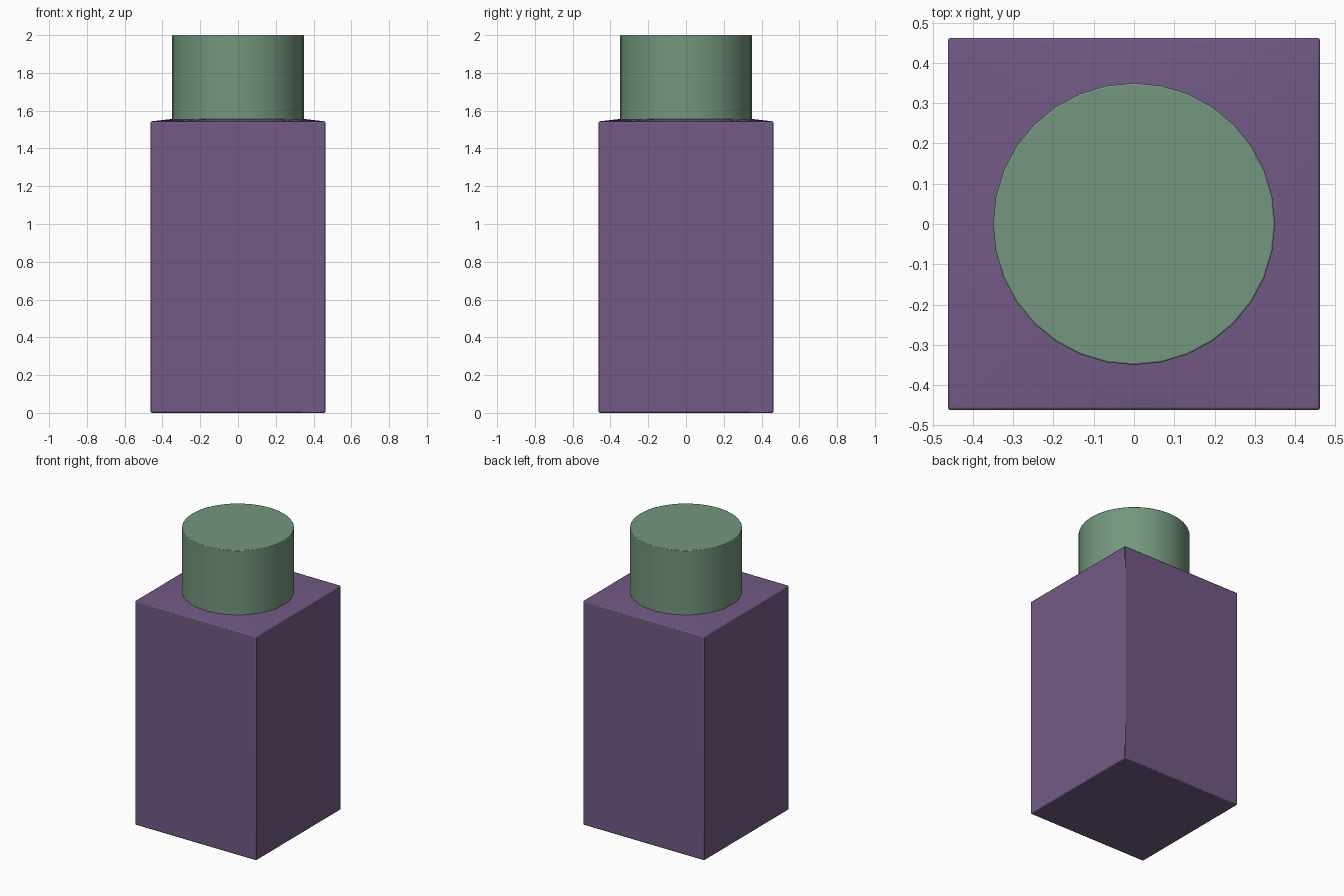
import bpy
import bmesh
from math import cos, sin, pi, radians

SIDES = 32
HALF = 0.462
RADIUS = 0.35

if "Cube" in bpy.data.objects:
    bpy.data.objects.remove(bpy.data.objects["Cube"], do_unlink=True)


def make_material(name, rgb):
    mat = bpy.data.materials.new(name)
    mat.use_nodes = True
    color = (*rgb, 1.0)
    mat.diffuse_color = color
    mat.node_tree.nodes["Principled BSDF"].inputs["Base Color"].default_value = color
    return mat


def circle(radius, z):
    angles = [2 * pi * i / SIDES for i in range(SIDES)]
    return [(radius * cos(a), radius * sin(a), z) for a in angles]


def square(half, z):
    # Circle points pushed out to a square, so both kinds of ring match up
    return [(half * x / max(abs(x), abs(y)), half * y / max(abs(x), abs(y)), z)
            for x, y, _ in circle(1, z)]


def loft(name, rings, mat, bevel, segments):
    bm = bmesh.new()
    loops = [[bm.verts.new(p) for p in ring] for ring in rings]
    for low, high in zip(loops, loops[1:]):
        for i in range(SIDES):
            j = (i + 1) % SIDES
            bm.faces.new((low[i], low[j], high[j], high[i]))
    bm.faces.new(loops[0][::-1])
    bm.faces.new(loops[-1])
    mesh = bpy.data.meshes.new(name)
    bm.to_mesh(mesh)
    bm.free()
    mesh.materials.append(mat)
    obj = bpy.data.objects.new(name, mesh)
    bpy.context.collection.objects.link(obj)
    mod = obj.modifiers.new("Soft edges", "BEVEL")
    mod.width = bevel
    mod.segments = segments
    mod.limit_method = "ANGLE"
    mod.angle_limit = radians(40)
    bpy.ops.object.select_all(action="DESELECT")
    obj.select_set(True)
    bpy.context.view_layer.objects.active = obj
    bpy.ops.object.shade_smooth_by_angle(angle=radians(35))
    return obj


purple = make_material("muted purple", (0.168, 0.102, 0.235))
green = make_material("sage green", (0.175, 0.309, 0.209))

# Square bottle body with a shoulder rising gently to the cap
loft("bottle_body",
     [square(HALF, 0), square(HALF, 1.543), circle(RADIUS, 1.556)],
     purple, 0.006, 2)

# Round cap
loft("cap", [circle(RADIUS, 1.552), circle(RADIUS, 2)], green, 0.004, 2)
